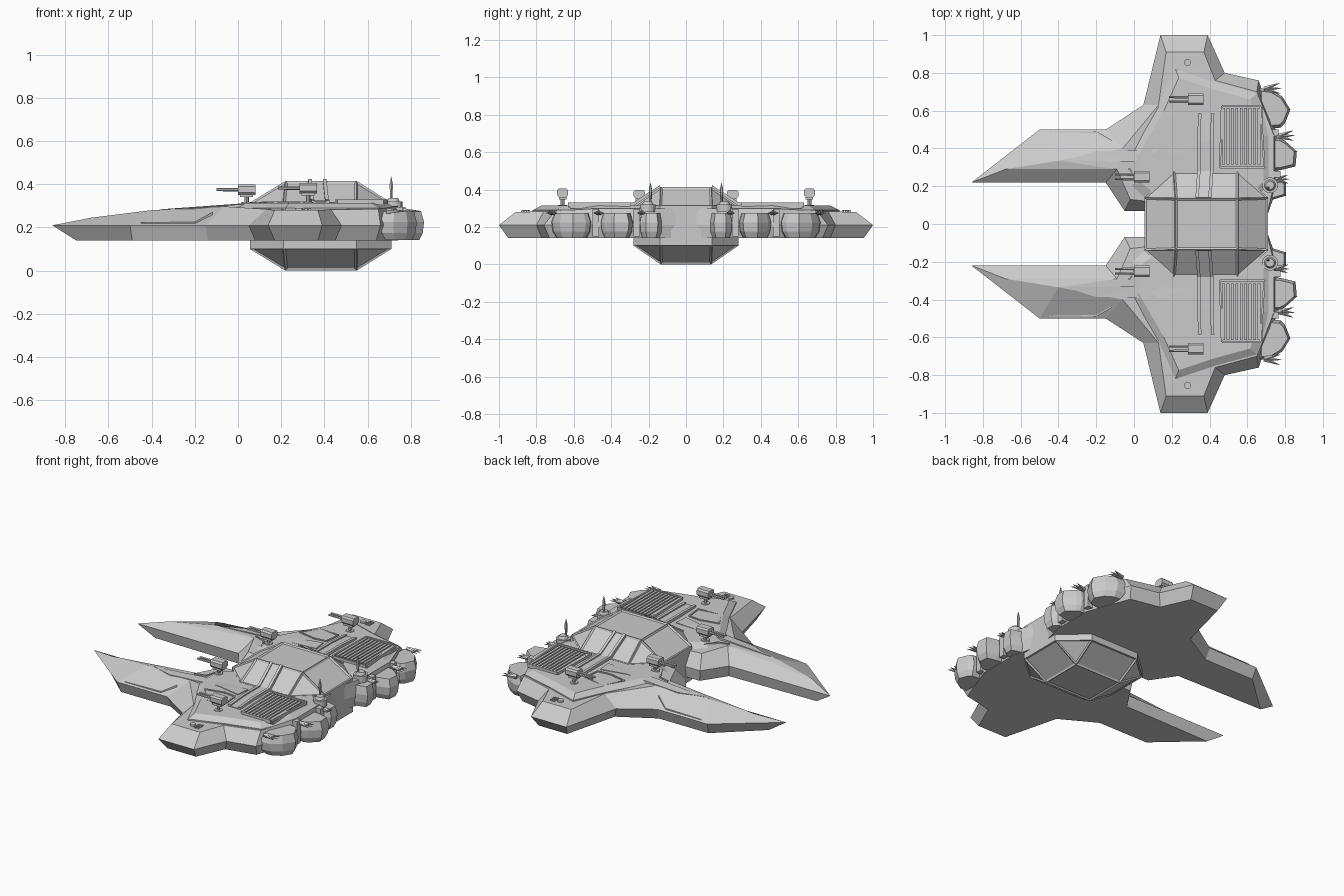
import bpy, bmesh, math
from mathutils import Vector, Matrix

if "Cube" in bpy.data.objects:
    bpy.data.objects.remove(bpy.data.objects["Cube"])


def finish(name, bm, mirror=True):
    """Clean the bmesh, make an object, mirror it across y = 0."""
    bmesh.ops.remove_doubles(bm, verts=bm.verts, dist=1e-5)
    seam = [f for f in bm.faces if all(abs(v.co.y) < 1e-4 for v in f.verts)]
    bmesh.ops.delete(bm, geom=seam, context='FACES_ONLY')
    bmesh.ops.recalc_face_normals(bm, faces=bm.faces)
    me = bpy.data.meshes.new(name)
    bm.to_mesh(me)
    bm.free()
    ob = bpy.data.objects.new(name, me)
    bpy.context.collection.objects.link(ob)
    if mirror:
        m = ob.modifiers.new("mirror", 'MIRROR')
        m.use_axis = (False, True, False)
    return ob


def loft(bm, rings):
    """Skin matching rings of points and cap both ends."""
    vs = [[bm.verts.new(p) for p in r] for r in rings]
    n = len(vs[0])
    for a, b in zip(vs, vs[1:]):
        for i in range(n):
            j = (i + 1) % n
            bm.faces.new((a[i], a[j], b[j], b[i]))
    caps = [bm.faces.new(vs[0][::-1]), bm.faces.new(vs[-1])]
    if n > 4:
        bmesh.ops.triangulate(bm, faces=caps)


def ring(pts, z, s=1.0):
    """Plan outline at height z, scaled about its centre."""
    cx = sum(p[0] for p in pts) / len(pts)
    cy = sum(p[1] for p in pts) / len(pts)
    return [(cx + (x - cx) * s, cy + (y - cy) * s, z) for x, y in pts]


def box(bm, x0, x1, y0, y1, z0, z1):
    pts = [(x0, y0), (x1, y0), (x1, y1), (x0, y1)]
    loft(bm, [ring(pts, z0), ring(pts, z1)])


def cone(bm, a, b, r0, r1, seg=8):
    a, b = Vector(a), Vector(b)
    q = (b - a).to_track_quat('Z', 'Y').to_matrix().to_4x4()
    bmesh.ops.create_cone(bm, cap_ends=True, segments=seg, radius1=r0, radius2=r1,
                          depth=(b - a).length, matrix=Matrix.Translation((a + b) / 2) @ q)


def bars(bm, pts, w, h, closed=True):
    """Thin square bars along a path of 3D points."""
    n = len(pts)
    for i in range(n if closed else n - 1):
        a, b = Vector(pts[i]), Vector(pts[(i + 1) % n])
        s = (b - a).cross(Vector((0, 0, 1))).normalized() * w / 2
        u = Vector((0, 0, h))
        loft(bm, [[a - s - u, a + s - u, a + s + u, a - s + u],
                  [b - s - u, b + s - u, b + s + u, b - s + u]])


# Hull half: widest outline, bottom outline, top outline with heights
mid = [(-.86, .22), (-.50, .50), (-.15, .50), (.05, .63), (.14, 1), (.39, 1), (.48, .80),
       (.66, .76), (.76, .47), (.76, .20), (.69, 0), (.07, 0), (.07, .07), (-.05, .07), (-.15, .22)]
low = [(-.75, .24), (-.49, .475), (-.14, .475), (.08, .60), (.17, .95), (.37, .95), (.45, .77),
       (.64, .73), (.74, .46), (.74, .20), (.69, 0), (.07, 0), (.07, .08), (-.04, .08), (-.14, .23)]
top = [(-.68, .29, .245), (-.40, .335, .28), (-.06, .40, .297), (.13, .63, .285), (.17, .91, .28),
       (.37, .91, .28), (.43, .76, .283), (.65, .70, .285), (.74, .47, .30), (.74, .20, .30),
       (.69, 0, .30), (.07, 0, .30), (.07, .12, .29), (-.02, .13, .29), (-.09, .29, .297)]
bm = bmesh.new()
loft(bm, [ring(low, .14), ring(mid, .21), top])
finish("hull", bm)

# Raised deck
deck = [(-.02, .36), (.13, .62), (.22, .82), (.43, .75), (.65, .69), (.73, .47), (.73, .20),
        (.66, .12), (.08, .12), (-.02, .20)]
bm = bmesh.new()
loft(bm, [ring(deck, .275), ring(deck, .29), ring(deck, .314, .88)])
finish("deck", bm)

# Central cabin, faceted above and below, with recessed panes
octo = [(.055, -.14), (.21, -.28), (.55, -.28), (.71, -.14), (.71, .14), (.55, .28), (.21, .28), (.055, .14)]
rect = [(.22, -.135), (.22, -.135), (.55, -.135), (.55, -.135), (.55, .135), (.55, .135), (.22, .135), (.22, .135)]
bm = bmesh.new()
vs = [[bm.verts.new((x, y, z)) for x, y in o]
      for o, z in ((rect, 0), (octo, .10), (octo, .315), (rect, .415))]
for a, b in zip(vs, vs[1:]):
    for i in range(8):
        j = (i + 1) % 8
        quad = [a[i], a[j], b[j], b[i]]
        if a[i].co == a[j].co:
            quad = quad[1:]
        elif b[i].co == b[j].co:
            quad = quad[:3]
        bm.faces.new(quad)
for r in (vs[0], vs[-1]):
    bm.faces.new([r[k] for k in (0, 2, 4, 6)])
bmesh.ops.remove_doubles(bm, verts=bm.verts, dist=1e-5)
bmesh.ops.recalc_face_normals(bm, faces=bm.faces)
panes = [f for f in bm.faces if abs(f.normal.z) > .1]
bmesh.ops.inset_individual(bm, faces=panes, thickness=.014, depth=-.007)
finish("cabin", bm, False)

# Strap climbing from the deck over the cabin side
bm = bmesh.new()
for x0, x1, h in ((.325, .41, .006), (.325, .342, .014), (.393, .41, .014)):
    path = [(0, .14, .41), (.01, .28, .318), (.01, .44, .318), (.015, .585, .312)]
    loft(bm, [[(x0 + d, y, z - .02), (x1 + d, y, z - .02), (x1 + d, y, z + h), (x0 + d, y, z + h)]
              for d, y, z in path])
finish("side_strap", bm)

# Slatted vent
bm = bmesh.new()
box(bm, .46, .68, .31, .62, .30, .316)
for i in range(9):
    x = .466 + i * .0235
    box(bm, x, x + .015, .315, .615, .31, .327)
bars(bm, [(.455, .30, .318), (.69, .30, .318), (.67, .625, .318), (.465, .625, .318)], .01, .012)
finish("vent", bm)

# Deck panel outlines and the long raised plate
bm = bmesh.new()
bars(bm, [(.10, .475, .313), (.17, .59, .308), (.31, .565, .314), (.30, .46, .314), (.22, .45, .314)], .009, .006)
bars(bm, [(-.45, .485, .216), (-.20, .485, .22), (-.12, .44, .265)], .010, .006, False)
bars(bm, [(-.09, .31, .298), (-.02, .29, .298), (.02, .21, .305)], .007, .005, False)
finish("panel_trim", bm)
plate = [(-.36, .335), (-.21, .385), (.14, .395), (.30, .43), (.31, .34), (.0, .33)]
bm = bmesh.new()
zs = [.284, .290, .317, .319, .319, .310]
loft(bm, [ring(plate, .27), [(x, y, z) for (x, y), z in zip(plate, zs)]])
finish("deck_plate", bm)

# Wing tip fittings
bm = bmesh.new()
cone(bm, (.283, .855, .27), (.283, .855, .29), .018, .018, 12)
for i in range(3):
    for x in (.308, .326):
        y = .833 + i * .018
        box(bm, x, x + .013, y, y + .012, .27, .288)
finish("wing_fittings", bm)

# Gun turrets
for name, x, y, z in (("inner_turret", .04, .25, .375), ("outer_turret", .325, .66, .382)):
    bm = bmesh.new()
    cone(bm, (x, y, .29), (x, y, .318), .032, .024)
    cone(bm, (x, y, .31), (x, y, z), .010, .010)
    box(bm, x - .03, x + .03, y - .02, y + .02, z - .035, z - .022)
    sec = [(-.03, -.012), (-.018, -.024), (.018, -.024), (.03, -.012), (.03, .015), (.02, .024),
           (-.02, .024), (-.03, .015)]
    loft(bm, [[(px, y + a, z + b) for a, b in sec] for px in (x - .04, x + .042)])
    for dy in (-.012, .012):
        cone(bm, (x - .14, y + dy, z), (x - .03, y + dy, z), .007, .008, 6)
    finish(name, bm)

# Rear antenna on a round base
bm = bmesh.new()
cone(bm, (.72, .205, .28), (.72, .205, .32), .042, .042, 16)
cone(bm, (.72, .205, .32), (.72, .205, .336), .03, .022, 16)
cone(bm, (.71, .19, .33), (.71, .19, .40), .006, .009, 6)
cone(bm, (.71, .19, .40), (.71, .19, .435), .009, .001, 6)
finish("antenna", bm)

# Rear thrusters: faceted blocks, widest at mid height
nozzles = [[(.66, .72), (.66, .50), (.775, .51), (.80, .535), (.828, .605), (.785, .675), (.72, .715)],
           [(.68, .455), (.68, .28), (.775, .285), (.855, .305), (.862, .385), (.80, .44), (.77, .455)],
           [(.66, .25), (.66, .12), (.72, .125), (.805, .15), (.805, .215), (.77, .245), (.72, .25)]]
bm = bmesh.new()
for o in nozzles:
    loft(bm, [ring(o, .142, .74), ring(o, .175, .93), ring(o, .225), ring(o, .275, .84)])
finish("thrusters", bm)

# Overhanging rear brackets and spikes
bm = bmesh.new()
box(bm, .68, .765, .465, .50, .15, .295)
box(bm, .68, .775, .245, .28, .15, .295)
for x, y, l in ((.69, .715, .09), (.765, .465, .085), (.75, .235, .07)):
    for a in (-.35, .05, .45):
        cone(bm, (x, y, .275), (x + l * math.cos(a), y + l * math.sin(a) * .8, .275), .014, .001, 5)
finish("rear_spikes", bm)
